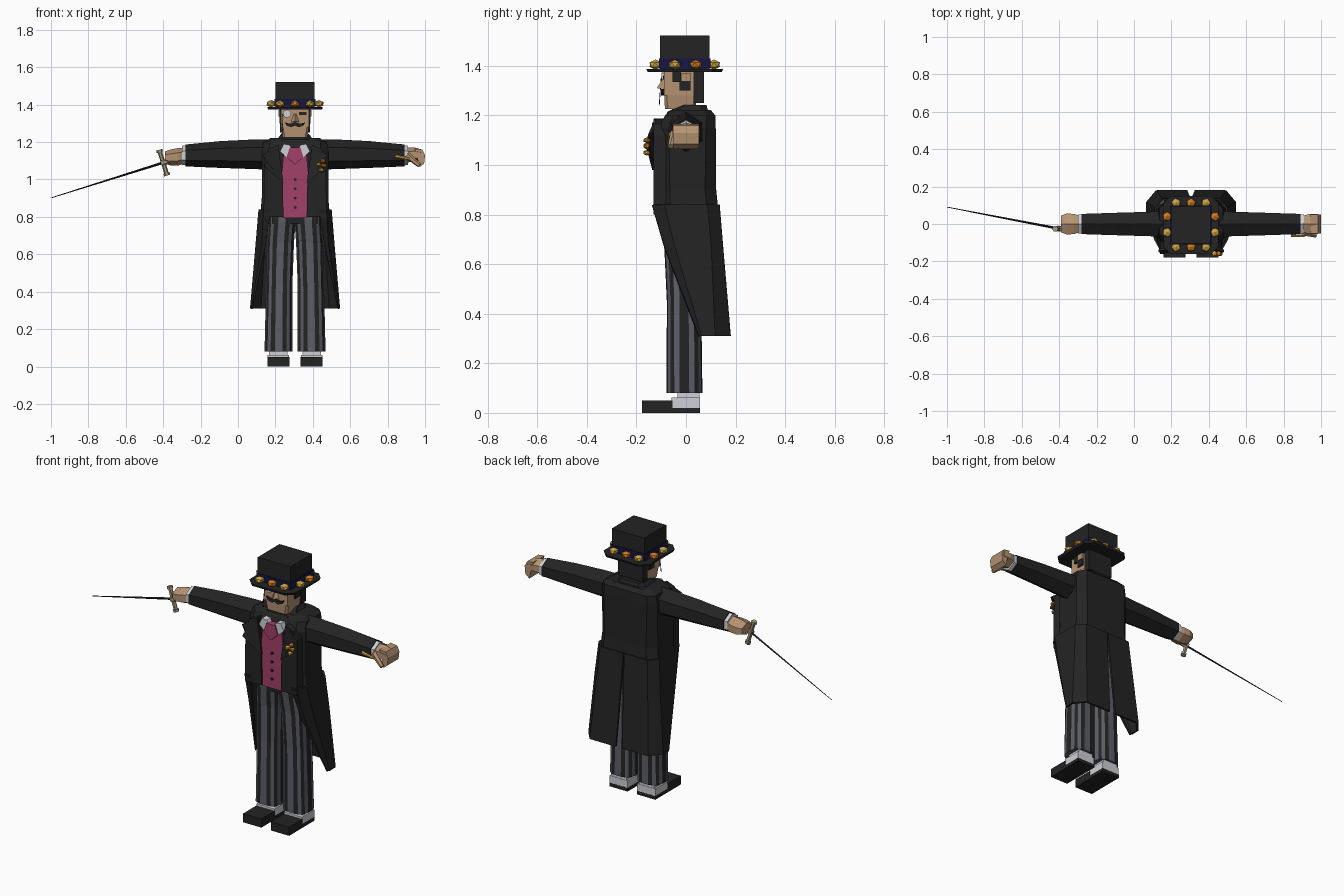
import bpy, bmesh, math, random
from mathutils import Vector

if "Cube" in bpy.data.objects:
    bpy.data.objects.remove(bpy.data.objects["Cube"])
random.seed(4)
CX = 0.305  # body centre line


def material(name, r, g, b):
    m = bpy.data.materials.new(name)
    m.use_nodes = True
    m.diffuse_color = (r, g, b, 1)
    m.node_tree.nodes["Principled BSDF"].inputs["Base Color"].default_value = (r, g, b, 1)
    return m


BLACK = material("coat_black", .017, .017, .017)
SKIN = material("skin", .46, .29, .17)
MAGENTA = material("waistcoat_magenta", .36, .05, .14)
GREY = material("stripe_grey", .11, .115, .135)
WHITE = material("linen_white", .62, .63, .68)
BLUE = material("band_blue", .008, .008, .06)
ORANGE = material("petal_orange", .62, .2, .015)
YELLOW = material("petal_yellow", .62, .38, .06)
METAL = material("hilt_metal", .36, .31, .2)


def finish(name, bm, *mats):
    bmesh.ops.recalc_face_normals(bm, faces=bm.faces)
    me = bpy.data.meshes.new(name)
    bm.to_mesh(me)
    bm.free()
    for m in mats:
        me.materials.append(m)
    ob = bpy.data.objects.new(name, me)
    bpy.context.collection.objects.link(ob)
    return ob


def loft(name, rings, *mats, closed=True):
    """Skin a list of rings; with two materials the sides alternate."""
    bm = bmesh.new()
    vs = [[bm.verts.new(p) for p in ring] for ring in rings]
    n = len(vs[0])
    for a, b in zip(vs, vs[1:]):
        for i in range(n if closed else n - 1):
            j = (i + 1) % n
            bm.faces.new((a[i], a[j], b[j], b[i])).material_index = i % len(mats)
    if closed:
        bm.faces.new(vs[0])
        bm.faces.new(vs[-1])
    return finish(name, bm, *mats)


def box(name, mat, x, y, z):
    """Box from ranges; x is measured from the body centre line."""
    ring = lambda h: [(CX + x[i], y[j], h) for i, j in ((0, 0), (1, 0), (1, 1), (0, 1))]
    return loft(name, [ring(z[0]), ring(z[1])], mat)


def plate(name, mat, pts, y0, y1, s=1):
    """Outline in x and z, pushed along y."""
    return loft(name, [[(CX + s * x, y, z) for x, z in pts] for y in (y0, y1)], mat)


def octagon(z, hx, y0, y1, c):
    pts = [(-hx + c, y0), (hx - c, y0), (hx, y0 + c), (hx, y1 - c),
           (hx - c, y1), (-hx + c, y1), (-hx, y1 - c), (-hx, y0 + c)]
    return [(CX + x, y, z) for x, y in pts]


def hexagon(x, top, bottom, hy):
    k = (top - bottom) * .27
    return [(x, y, z) for y, z in ((0, top), (hy, top - k), (hy, bottom + k),
                                   (0, bottom), (-hy, bottom + k), (-hy, top - k))]


def rod(name, mat, a, b, r0, r1, sides=6):
    a, b = Vector(a), Vector(b)
    bm = bmesh.new()
    bmesh.ops.create_cone(bm, cap_ends=True, segments=sides, radius1=r0, radius2=r1, depth=(b - a).length)
    ob = finish(name, bm, mat)
    ob.rotation_euler = (b - a).to_track_quat('Z', 'Y').to_euler()
    ob.location = (a + b) / 2
    return ob


def flower(name, mat, loc, r):
    bm = bmesh.new()
    bmesh.ops.create_icosphere(bm, subdivisions=1, radius=r)
    ob = finish(name, bm, mat)
    ob.location, ob.scale = loc, (1, 1, .75)
    ob.rotation_euler = (0, 0, random.uniform(0, 3))


# Hat with band and flowers
box("hat_crown", BLACK, (-.105, .105), (-.105, .095), (1.385, 1.522))
box("hat_band", BLUE, (-.109, .109), (-.109, .099), (1.39, 1.43))
loft("hat_brim", [octagon(1.375, .145, -.155, .145, .04), octagon(1.388, .148, -.16, .15, .04)], BLACK)
for y in (-.123, .113):
    for x in (-.08, 0, .08):
        flower("hat_flower", YELLOW if x else ORANGE, (CX + x, y, 1.405), .027)
for s in (-1, 1):
    flower("hat_flower", ORANGE, (CX + s * .128, .04, 1.405), .027)
    flower("hat_flower", YELLOW, (CX + s * .128, -.045, 1.405), .027)

# Head and face
box("head", SKIN, (-.075, .075), (-.088, .06), (1.28, 1.38))
loft("jaw", [octagon(1.225, .066, -.085, .035, .012), octagon(1.285, .075, -.088, .05, .01)], SKIN)
box("neck", SKIN, (-.045, .045), (-.045, .05), (1.15, 1.24))
box("hair_back", BLACK, (-.08, .08), (.03, .072), (1.25, 1.38))
for s in (-1, 1):
    side = sorted((s * .07, s * .083))
    box("sideburn", BLACK, side, (-.055, -.02), (1.335, 1.38))
    box("lower_sideburn", BLACK, side, (-.027, .018), (1.3, 1.338))
    box("ear", SKIN, sorted((s * .07, s * .088)), (-.018, .018), (1.338, 1.372))
    plate("moustache", BLACK, [(0, 1.305), (.03, 1.298), (.055, 1.306), (.045, 1.288), (.02, 1.28), (0, 1.288)],
          -.1, -.086, s)
box("eye", BLACK, (.02, .06), (-.093, -.086), (1.345, 1.362))
loft("nose", [[(CX - .022, -.087, 1.307), (CX + .022, -.087, 1.307), (CX, -.118, 1.31)],
              [(CX - .008, -.087, 1.35), (CX + .008, -.087, 1.35), (CX, -.092, 1.35)]], SKIN)
rod("monocle", WHITE, (CX - .043, -.086, 1.352), (CX - .043, -.098, 1.352), .022, .022, 10)
rod("monocle_chain", BLACK, (CX - .064, -.1, 1.352), (CX - .07, -.108, 1.24), .002, .002, 4)

# Coat body, collar and front panels
loft("coat_body", [octagon(.82, .185, -.11, .13, .045), octagon(.9, .178, -.11, .122, .045),
                   octagon(1.15, .178, -.11, .12, .04), octagon(1.2, .17, -.085, .118, .035),
                   octagon(1.222, .13, -.06, .1, .03)], BLACK)
loft("coat_collar", [octagon(1.19, .105, -.085, .1, .03), octagon(1.215, .095, -.075, .09, .03),
                     octagon(1.243, .075, -.02, .082, .02)], BLACK)
for s in (-1, 1):
    plate("coat_front", BLACK, [(.062, .8), (.168, .8), (.165, 1.12), (.14, 1.165), (.09, 1.185), (.066, 1.0)],
          -.132, -.08, s)
    lapel = [(.09, 1.185, -.125), (.175, 1.13, -.15), (.15, 1.1, -.16), (.165, 1.07, -.16), (.062, .98, -.136)]
    loft("lapel", [[(CX + s * x, y + d, z) for x, z, y in lapel] for d in (0, .014)], BLACK)

# Waistcoat, cravat and shirt collar
plate("waistcoat", MAGENTA, [(-.066, .795), (.066, .795), (.072, 1.02), (.06, 1.15), (-.06, 1.15), (-.072, 1.02)],
      -.122, -.07)
plate("cravat", MAGENTA, [(0, 1.08), (.045, 1.12), (.028, 1.172), (-.028, 1.172), (-.045, 1.12)], -.137, -.1)
for s in (-1, 1):
    plate("shirt_collar", WHITE, [(.015, 1.165), (.04, 1.115), (.08, 1.15), (.06, 1.19), (.03, 1.185)],
          -.13, -.075, s)
for z in (.85, .9, .95, 1.0):
    rod("waistcoat_button", BLACK, (CX, -.12, z), (CX, -.129, z), .008, .008)

# Coat tails, parted at the back
for s in (-1, 1):
    rows = [(.84, [(.13, -.132), (.165, -.132), (.19, -.085), (.19, .085), (.15, .13), (.003, .13)]),
            (.66, [(.155, -.08), (.175, -.078), (.205, -.04), (.205, .1), (.162, .145), (.008, .145)]),
            (.31, [(.228, .055), (.23, .058), (.235, .065), (.235, .115), (.185, .175), (.02, .175)])]
    tail = loft("coat_tail", [[(CX + s * x, y, z) for x, y in ring] for z, ring in rows], BLACK, closed=False)
    mod = tail.modifiers.new("thickness", 'SOLIDIFY')
    mod.thickness, mod.offset = .012, 0


# Striped trousers, spats and shoes
def leg_ring(z, cx, cy, hx, hy):
    ring = []
    for i in range(20):
        a = math.radians(18 * i - 99)
        c, n = math.cos(a), math.sin(a)
        f = lambda v: math.copysign(abs(v) ** .72, v)
        ring.append((CX + cx + hx * f(c), cy + hy * f(n), z))
    return ring


for s in (-1, 1):
    loft("trouser_leg", [leg_ring(.08, s * .088, -.006, .076, .073), leg_ring(.45, s * .084, -.008, .071, .07),
                         leg_ring(.66, s * .078, -.01, .073, .078), leg_ring(.78, s * .07, -.015, .074, .09),
                         leg_ring(.84, s * .07, -.015, .072, .09)], GREY, BLACK)
    wide = sorted((s * .03, s * .148))
    box("shoe_sole", BLACK, wide, (-.178, .057), (0, .02))
    box("shoe_toe", BLACK, wide, (-.178, -.055), (.018, .05))
    box("spat", WHITE, sorted((s * .031, s * .147)), (-.058, .056), (.02, .062))
    box("spat_top", WHITE, sorted((s * .04, s * .138)), (-.035, .054), (.06, .1))
box("trouser_seat", BLACK, (-.12, .12), (-.1, .085), (.765, .83))

# Sleeves, cuffs and hands
for s in (-1, 1):
    X = lambda d: CX + s * d
    loft("sleeve", [hexagon(X(.12), 1.215, 1.05, .07), hexagon(X(.2), 1.215, 1.055, .066),
                    hexagon(X(.4), 1.205, 1.062, .06), hexagon(X(.585), 1.187, 1.07, .054)], BLACK)
    loft("shirt_cuff", [hexagon(X(.57), 1.183, 1.075, .05), hexagon(X(.605), 1.18, 1.077, .05)], WHITE)
loft("right_fist", [hexagon(CX - .59, 1.168, 1.085, .042), hexagon(CX - .625, 1.168, 1.075, .054),
                    hexagon(CX - .665, 1.16, 1.075, .056), hexagon(CX - .695, 1.15, 1.085, .045)], SKIN)
loft("left_palm", [hexagon(CX + .59, 1.17, 1.09, .042), hexagon(CX + .635, 1.172, 1.095, .054),
                   hexagon(CX + .68, 1.16, 1.1, .054)], SKIN)
loft("left_fingers", [[(CX + x, y, z) for x, z in ((.64, 1.165), (.68, 1.16), (.695, 1.13), (.69, 1.085),
                                                    (.665, 1.065), (.655, 1.11))] for y in (-.052, .052)], SKIN)
rod("left_thumb", SKIN, (CX + .6, -.045, 1.13), (CX + .665, -.062, 1.075), .018, .012)
rod("cuff_pin", YELLOW, (CX + .535, -.062, 1.125), (CX + .61, -.062, 1.11), .009, .007)

# Flowers on the lapel
for x, z, m in ((.125, 1.08, YELLOW), (.155, 1.075, ORANGE), (.142, 1.05, YELLOW), (.15, 1.1, ORANGE)):
    flower("lapel_flower", m, (CX + x, -.158, z), .016)

# Sword
tip, hilt = Vector((-.998, .09, .902)), Vector((-.4, -.025, 1.09))
axis = (hilt - tip).normalized()
across = axis.cross(Vector((0, 1, 0))).normalized()
rod("sword_blade", BLACK, tip, hilt, .002, .007, 4)
rod("sword_grip", METAL, hilt - axis * .01, hilt + axis * .06, .017, .014)
rod("sword_guard", METAL, hilt - across * .07, hilt + across * .07, .012, .012)
for e in (-1, 1):
    rod("guard_end", METAL, hilt + across * e * .058, hilt + across * e * .072, .017, .017)
